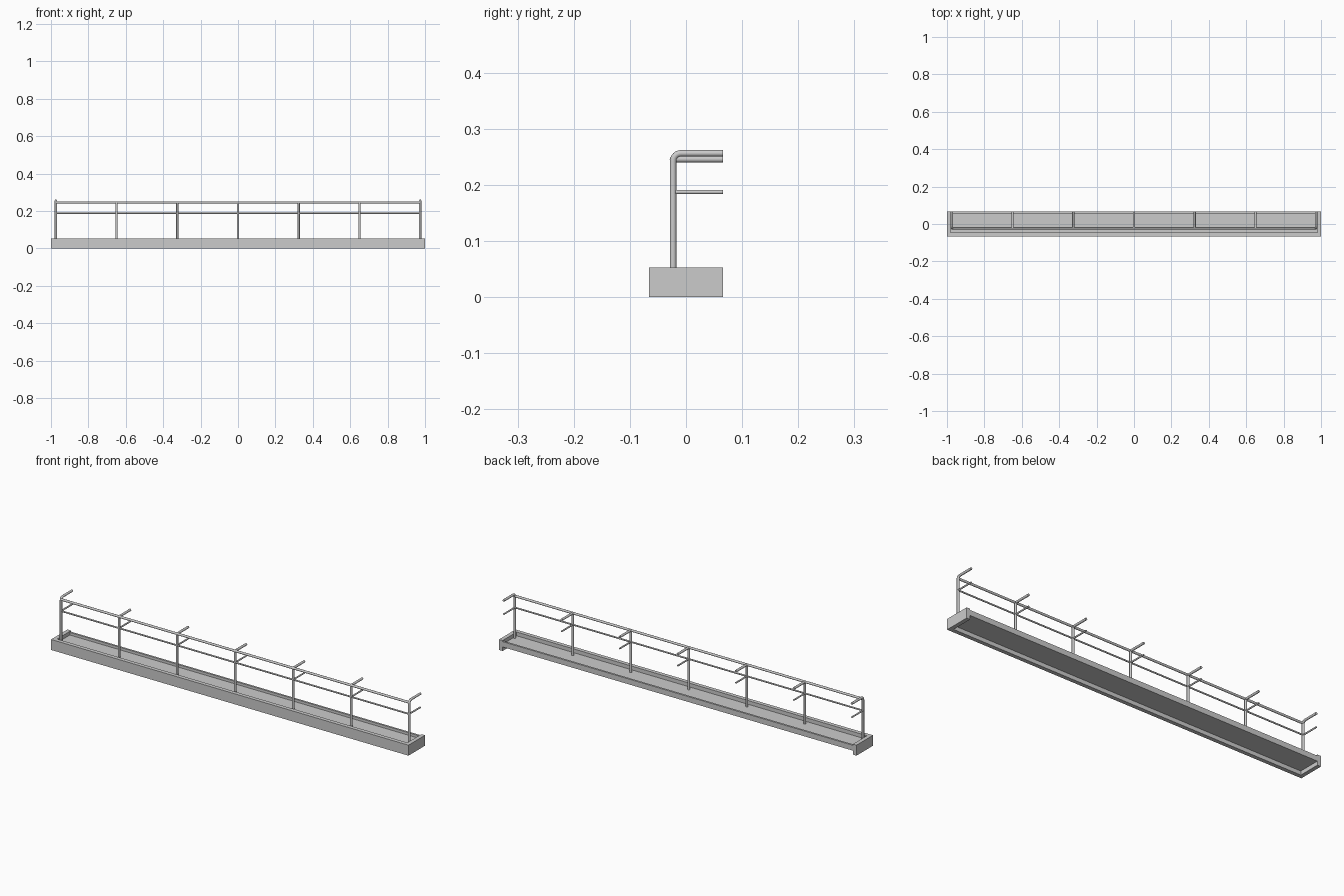
import bpy
import bmesh
import math
from mathutils import Vector

if "Cube" in bpy.data.objects:
    bpy.data.objects.remove(bpy.data.objects["Cube"], do_unlink=True)

grey = bpy.data.materials.new("light_grey")
grey.use_nodes = True
colour = (0.6, 0.6, 0.6, 1)
grey.diffuse_color = colour
grey.node_tree.nodes["Principled BSDF"].inputs["Base Color"].default_value = colour

HALF_X, HALF_Y, TOP = 1.0, 0.066, 0.053
WALL = 0.02
FLOOR_LOW, FLOOR_TOP = 0.02, 0.034
POST_Y, END_X = -0.023, 0.974
RAIL_Z, MID_Z, END_Z = 0.246, 0.1875, 0.2565
TUBE, THIN = 0.006, 0.004


def box(name, low, high):
    """Axis-aligned box between two corners."""
    low, high = Vector(low), Vector(high)
    bm = bmesh.new()
    bmesh.ops.create_cube(bm, size=1)
    for v in bm.verts:
        v.co = Vector((v.co[i] + 0.5) * (high[i] - low[i]) + low[i] for i in range(3))
    mesh = bpy.data.meshes.new(name)
    bm.to_mesh(mesh)
    bm.free()
    obj = bpy.data.objects.new(name, mesh)
    mesh.materials.append(grey)
    bpy.context.collection.objects.link(obj)


def tube(name, points, radius):
    """Round capped tube along a path."""
    curve = bpy.data.curves.new(name, "CURVE")
    curve.dimensions = "3D"
    curve.bevel_depth = radius
    curve.bevel_resolution = 3
    curve.use_fill_caps = True
    spline = curve.splines.new("POLY")
    spline.points.add(len(points) - 1)
    for p, co in zip(spline.points, points):
        p.co = (*co, 1)
    spline.use_smooth = True
    curve.materials.append(grey)
    bpy.context.collection.objects.link(bpy.data.objects.new(name, curve))


# Balcony tray: front and end walls, raised floor, low back edge
inner_x = HALF_X - WALL
box("front_wall", (-HALF_X, -HALF_Y, 0), (HALF_X, -HALF_Y + WALL, TOP))
for side, name in ((-1, "right_wall"), (1, "left_wall")):
    xs = sorted((side * inner_x, side * HALF_X))
    box(name, (xs[0], -HALF_Y + WALL, 0), (xs[1], HALF_Y, TOP))
box("floor", (-inner_x, -HALF_Y + WALL, FLOOR_LOW), (inner_x, HALF_Y, FLOOR_TOP))
box("back_edge", (-inner_x, HALF_Y - 0.01, FLOOR_TOP), (inner_x, HALF_Y, 0.047))

# Long rails
for name, z, r in (("top_rail", RAIL_Z, TUBE), ("middle_rail", MID_Z, THIN)):
    tube(name, [(-END_X, POST_Y, z), (END_X, POST_Y, z)], r)

# Posts with arms reaching back; the end posts bend over above the rail
BEND = 0.014
for i in range(-3, 4):
    x = i * END_X / 3
    foot = (x, POST_Y, FLOOR_TOP)
    if abs(i) == 3:
        path = [foot]
        for k in range(7):
            a = math.pi / 2 * k / 6
            path.append((x, POST_Y + BEND * (1 - math.cos(a)),
                         END_Z - BEND * (1 - math.sin(a))))
        path.append((x, HALF_Y, END_Z))
        tube("end_post", path, TUBE)
    else:
        tube("post", [foot, (x, POST_Y, RAIL_Z)], TUBE)
        tube("top_arm", [(x, POST_Y, RAIL_Z), (x, HALF_Y, RAIL_Z)], TUBE)
    tube("middle_arm", [(x, POST_Y, MID_Z), (x, HALF_Y, MID_Z)], THIN)
